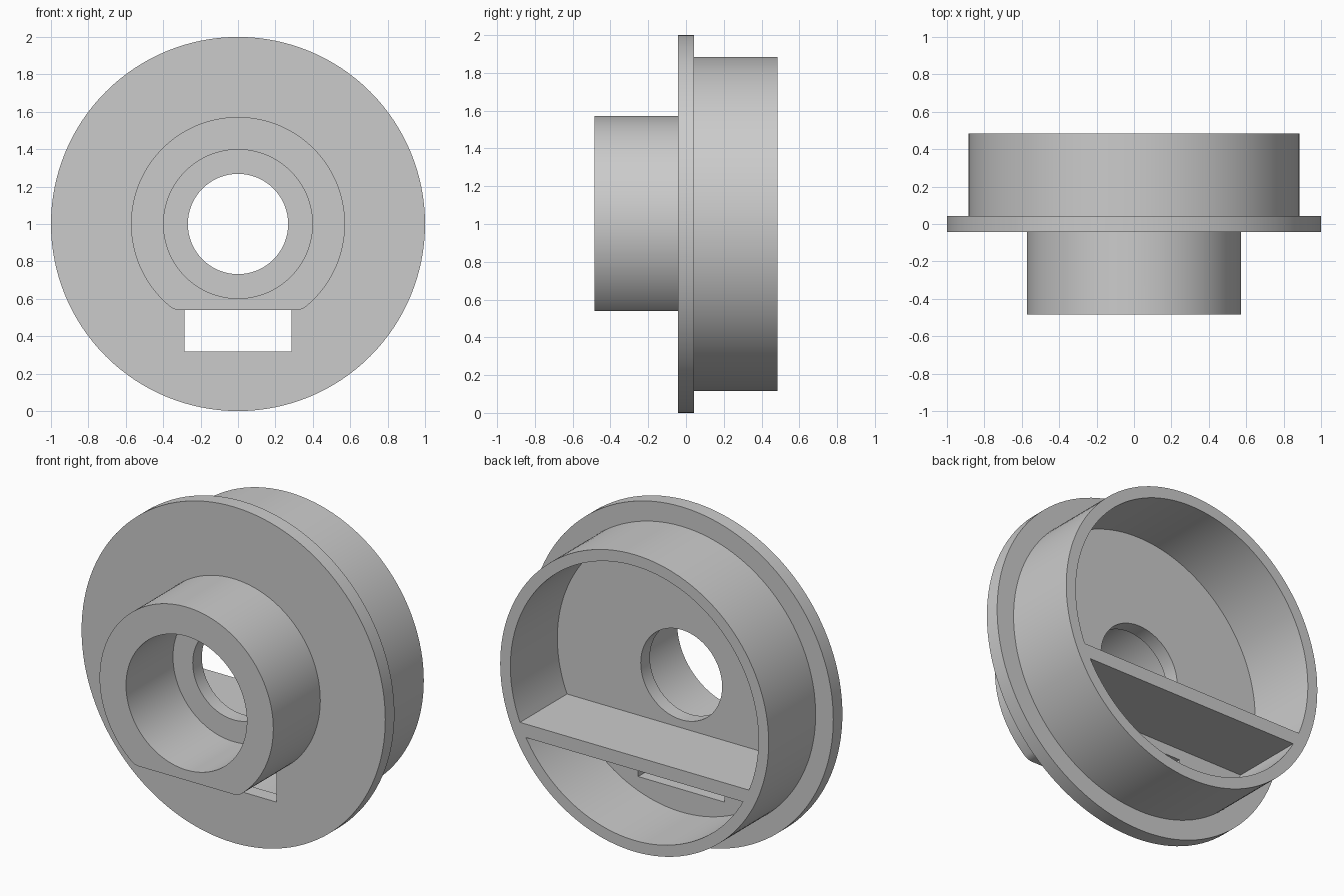
import bpy, bmesh, math

if "Cube" in bpy.data.objects:
    bpy.data.objects.remove(bpy.data.objects["Cube"])

CZ = 1.0      # height of the common axis
SEG = 128

grey = bpy.data.materials.new("light grey")
grey.diffuse_color = (0.6, 0.6, 0.6, 1)
grey.use_nodes = True
grey.node_tree.nodes["Principled BSDF"].inputs["Base Color"].default_value = grey.diffuse_color


def arc(r, a0, a1, n, cx=0.0, cz=0.0):
    """Points on an arc in the x-z plane, angles in radians."""
    return [(cx + r * math.cos(a0 + (a1 - a0) * i / n),
             cz + r * math.sin(a0 + (a1 - a0) * i / n)) for i in range(n + 1)]


def circle(r):
    return arc(r, 0, 2 * math.pi, SEG)[:-1]


def prism(name, outline, y0, y1):
    """Extrude an x-z outline (relative to the axis) from y0 to y1."""
    bm = bmesh.new()
    face = bm.faces.new([bm.verts.new((x, y0, z + CZ)) for x, z in outline])
    ext = bmesh.ops.extrude_face_region(bm, geom=[face])
    moved = [v for v in ext["geom"] if isinstance(v, bmesh.types.BMVert)]
    bmesh.ops.translate(bm, vec=(0, y1 - y0, 0), verts=moved)
    bmesh.ops.recalc_face_normals(bm, faces=bm.faces)
    mesh = bpy.data.meshes.new(name)
    bm.to_mesh(mesh)
    bm.free()
    mesh.materials.append(grey)
    obj = bpy.data.objects.new(name, mesh)
    bpy.context.collection.objects.link(obj)
    return obj


def combine(target, tool, operation):
    """Apply a boolean and remove the tool."""
    tool.hide_render = True
    mod = target.modifiers.new(operation, 'BOOLEAN')
    mod.operation, mod.object, mod.solver = operation, tool, 'EXACT'
    bpy.context.view_layer.objects.active = target
    bpy.ops.object.modifier_apply(modifier=mod.name)
    bpy.data.objects.remove(tool)


# Flange disc, with the rear drum joined on
body = prism("flanged_housing", circle(1.0), -0.043, 0.043)
combine(body, prism("rear_drum", circle(0.884), 0.0, 0.485), 'UNION')

# Front boss: round with a flat bottom and rounded corners
R, FLAT, FILLET = 0.572, -0.46, 0.08
fz = FLAT + FILLET
fx = math.sqrt((R - FILLET) ** 2 - fz ** 2)
t = math.atan2(fz, fx)
boss = (arc(R, t, math.pi - t, 112)
        + arc(FILLET, math.pi - t, 1.5 * math.pi, 10, -fx, fz)[1:]
        + arc(FILLET, -0.5 * math.pi, t, 10, fx, fz)[:-1])
combine(body, prism("front_boss", boss, -0.485, 0.0), 'UNION')

# Rear cavity cut as two circle segments, which leaves the shelf between them
INNER, SHELF_TOP, SHELF_BOTTOM = 0.817, -0.316, -0.396
a = math.asin(SHELF_TOP / INNER)
b = math.asin(SHELF_BOTTOM / INNER)
combine(body, prism("upper_cavity", arc(INNER, a, math.pi - a, 84), 0.043, 0.6), 'DIFFERENCE')
combine(body, prism("lower_cavity", arc(INNER, -math.pi - b, b, 48), 0.043, 0.6), 'DIFFERENCE')

# Stepped bore and the rectangular slot under the boss
combine(body, prism("bore", circle(0.398), -0.6, -0.043), 'DIFFERENCE')
combine(body, prism("through_hole", circle(0.268), -0.2, 0.2), 'DIFFERENCE')
slot = [(-0.285, -0.682), (0.285, -0.682), (0.285, FLAT), (-0.285, FLAT)]
combine(body, prism("slot", slot, -0.2, 0.2), 'DIFFERENCE')

# Smooth round walls, sharp rims
bpy.ops.object.select_all(action='DESELECT')
body.select_set(True)
bpy.context.view_layer.objects.active = body
bpy.ops.object.shade_smooth_by_angle(angle=math.radians(30))
